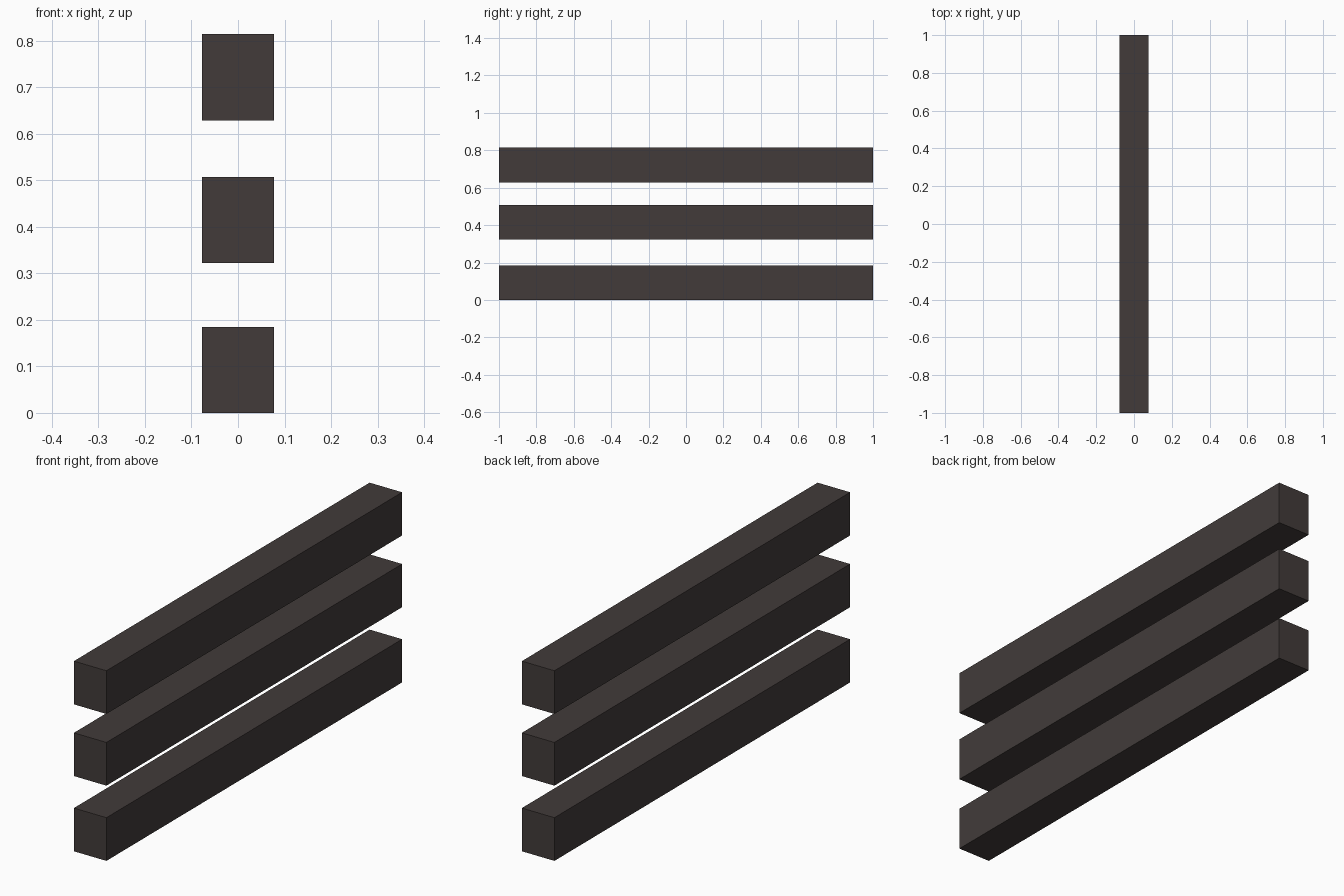
import bpy

default_cube = bpy.data.objects.get("Cube")
if default_cube:
    bpy.data.objects.remove(default_cube, do_unlink=True)

# Single dark brown-grey colour
COLOUR = (0.054, 0.044, 0.042, 1.0)
wood = bpy.data.materials.new("dark_brown_grey")
wood.use_nodes = True
wood.diffuse_color = COLOUR
wood.node_tree.nodes["Principled BSDF"].inputs["Base Color"].default_value = COLOUR

WIDTH, LENGTH, HEIGHT = 0.154, 2.0, 0.185


def add_rail(name, bottom):
    """Square-cut rail running front to back."""
    bpy.ops.mesh.primitive_cube_add(size=1, location=(0, 0, bottom + HEIGHT / 2))
    rail = bpy.context.object
    rail.name = rail.data.name = name
    rail.scale = (WIDTH, LENGTH, HEIGHT)
    bpy.ops.object.transform_apply(location=False, rotation=False, scale=True)
    rail.data.materials.append(wood)


# Three stacked rails
for name, bottom in (("lower_rail", 0.0), ("middle_rail", 0.322), ("upper_rail", 0.629)):
    add_rail(name, bottom)
